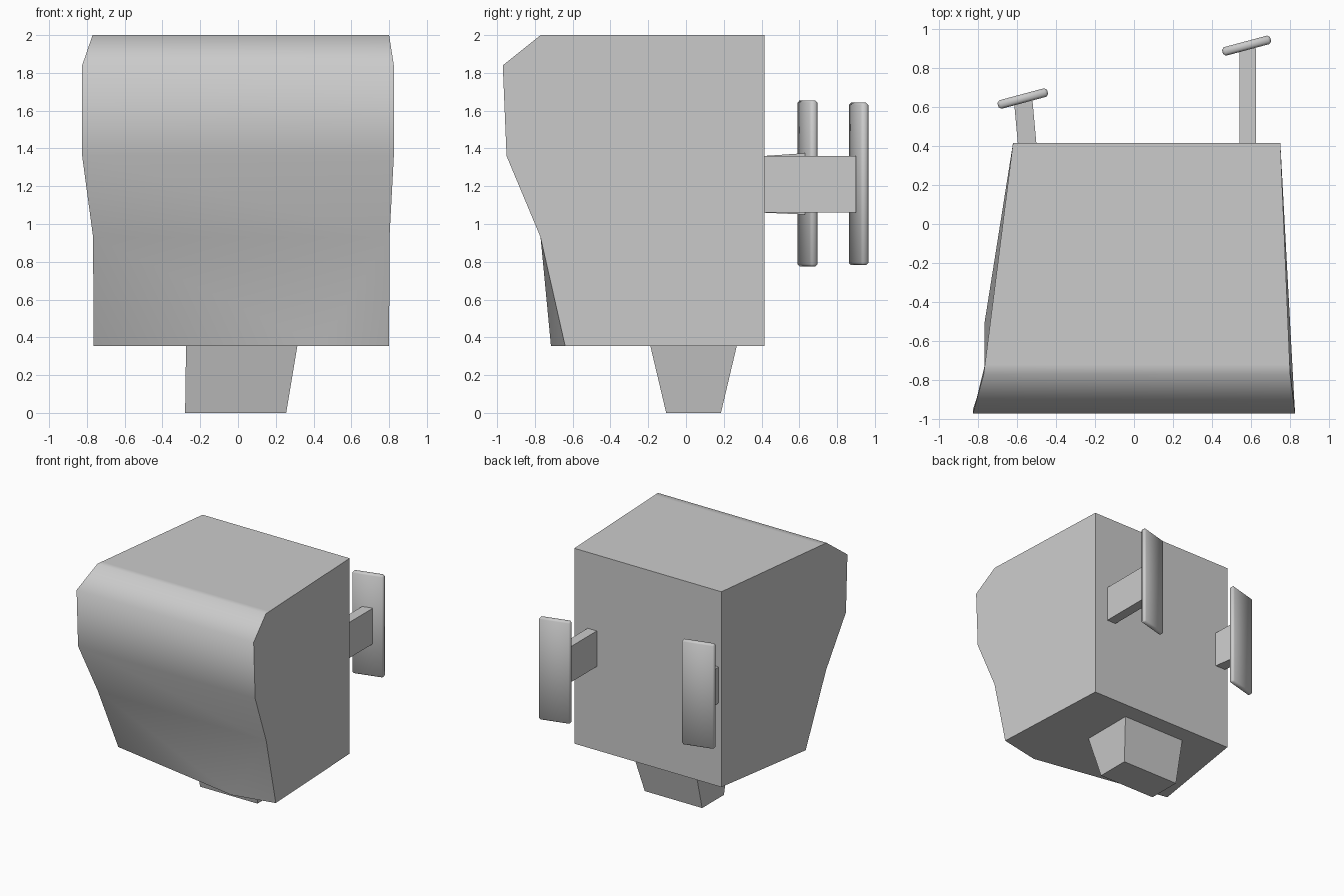
import bpy
import bmesh
import math
from mathutils import Matrix, Vector

cube = bpy.data.objects.get("Cube")
if cube:
    bpy.data.objects.remove(cube, do_unlink=True)

grey = bpy.data.materials.new("plain grey")
grey.use_nodes = True
grey.diffuse_color = (0.6, 0.6, 0.6, 1)
grey.node_tree.nodes["Principled BSDF"].inputs["Base Color"].default_value = grey.diffuse_color


def finish(name, bm):
    bmesh.ops.recalc_face_normals(bm, faces=bm.faces)
    mesh = bpy.data.meshes.new(name)
    bm.to_mesh(mesh)
    bm.free()
    mesh.materials.append(grey)
    obj = bpy.data.objects.new(name, mesh)
    bpy.context.collection.objects.link(obj)
    return obj


def frustum(name, ring_a, ring_b):
    """Join two four-cornered rings into a closed block."""
    bm = bmesh.new()
    a = [bm.verts.new(p) for p in ring_a]
    b = [bm.verts.new(p) for p in ring_b]
    bm.faces.new(a)
    bm.faces.new(b)
    for i in range(4):
        j = (i + 1) % 4
        bm.faces.new((a[i], a[j], b[j], b[i]))
    return finish(name, bm)


def rect_z(x0, x1, y0, y1, z):
    return [(x0, y0, z), (x1, y0, z), (x1, y1, z), (x0, y1, z)]


def rect_y(x0, x1, y, z0, z1):
    return [(x0, y, z0), (x1, y, z0), (x1, y, z1), (x0, y, z1)]


# Body: rows of (right x, left x, y, z) from the back, over the top, down the front
def make_body():
    rows = [(-0.62, 0.75, 0.415, 2.0), (-0.764, 0.798, -0.72, 2.0),
            (-0.77, 0.80, -0.77, 2.0), (-0.825, 0.825, -0.97, 1.84),
            (-0.825, 0.825, -0.95, 1.36), (-0.767, 0.802, -0.77, 0.93)]
    base = 0.355
    bm = bmesh.new()
    right = [bm.verts.new((r, y, z)) for r, l, y, z in rows]
    left = [bm.verts.new((l, y, z)) for r, l, y, z in rows]
    skin = [bm.faces.new((right[i], left[i], left[i + 1], right[i + 1]))
            for i in range(len(rows) - 1)]

    # Lower front tapers to an angled bottom edge
    low_r = bm.verts.new((-0.765, -0.50, base))
    low_m = bm.verts.new((0.44, -0.715, base))
    low_l = bm.verts.new((0.80, -0.64, base))
    back_r = bm.verts.new((-0.62, 0.415, base))
    back_l = bm.verts.new((0.75, 0.415, base))
    for tri in ((right[-1], low_m, low_r), (right[-1], left[-1], low_m),
                (left[-1], low_l, low_m)):
        skin.append(bm.faces.new(tri))

    # Flat sides, back and underside
    flat = [bm.faces.new(right + [low_r, back_r]),
            bm.faces.new(left + [low_l, back_l]),
            bm.faces.new((right[0], left[0], back_l, back_r)),
            bm.faces.new((back_r, back_l, low_l, low_m, low_r))]
    for f in skin:
        f.smooth = True
    for f in flat:
        for e in f.edges:
            e.smooth = False
    finish("body", bm)


make_body()

# Tapered foot
frustum("foot", rect_z(-0.28, 0.255, -0.105, 0.185, 0),
        rect_z(-0.275, 0.315, -0.19, 0.27, 0.36))

# Rear arms
frustum("left_arm", rect_y(0.54, 0.625, 0.41, 1.06, 1.36),
        rect_y(0.54, 0.625, 0.90, 1.06, 1.36))
frustum("right_arm", rect_y(-0.595, -0.50, 0.41, 1.06, 1.36),
        rect_y(-0.615, -0.52, 0.63, 1.05, 1.375))


# Rear plates with a softened rim
def plate(name, centre, size, turn, tilt):
    bm = bmesh.new()
    bmesh.ops.create_cube(bm, size=1)
    bmesh.ops.scale(bm, vec=Vector(size), verts=bm.verts)
    bmesh.ops.bevel(bm, geom=list(bm.edges), offset=0.012, segments=1, affect='EDGES')
    turned = (Matrix.Translation(centre) @ Matrix.Rotation(math.radians(turn), 4, 'Z')
              @ Matrix.Rotation(math.radians(tilt), 4, 'X'))
    bmesh.ops.transform(bm, matrix=turned, verts=bm.verts)
    obj = finish(name, bm)
    bpy.ops.object.select_all(action='DESELECT')
    obj.select_set(True)
    bpy.context.view_layer.objects.active = obj
    bpy.ops.object.shade_smooth_by_angle(angle=math.radians(50))


plate("left_plate", (0.577, 0.914, 1.212), (0.255, 0.045, 0.86), 15, 0)
plate("right_plate", (-0.57, 0.643, 1.215), (0.263, 0.045, 0.88), 15, 0)
